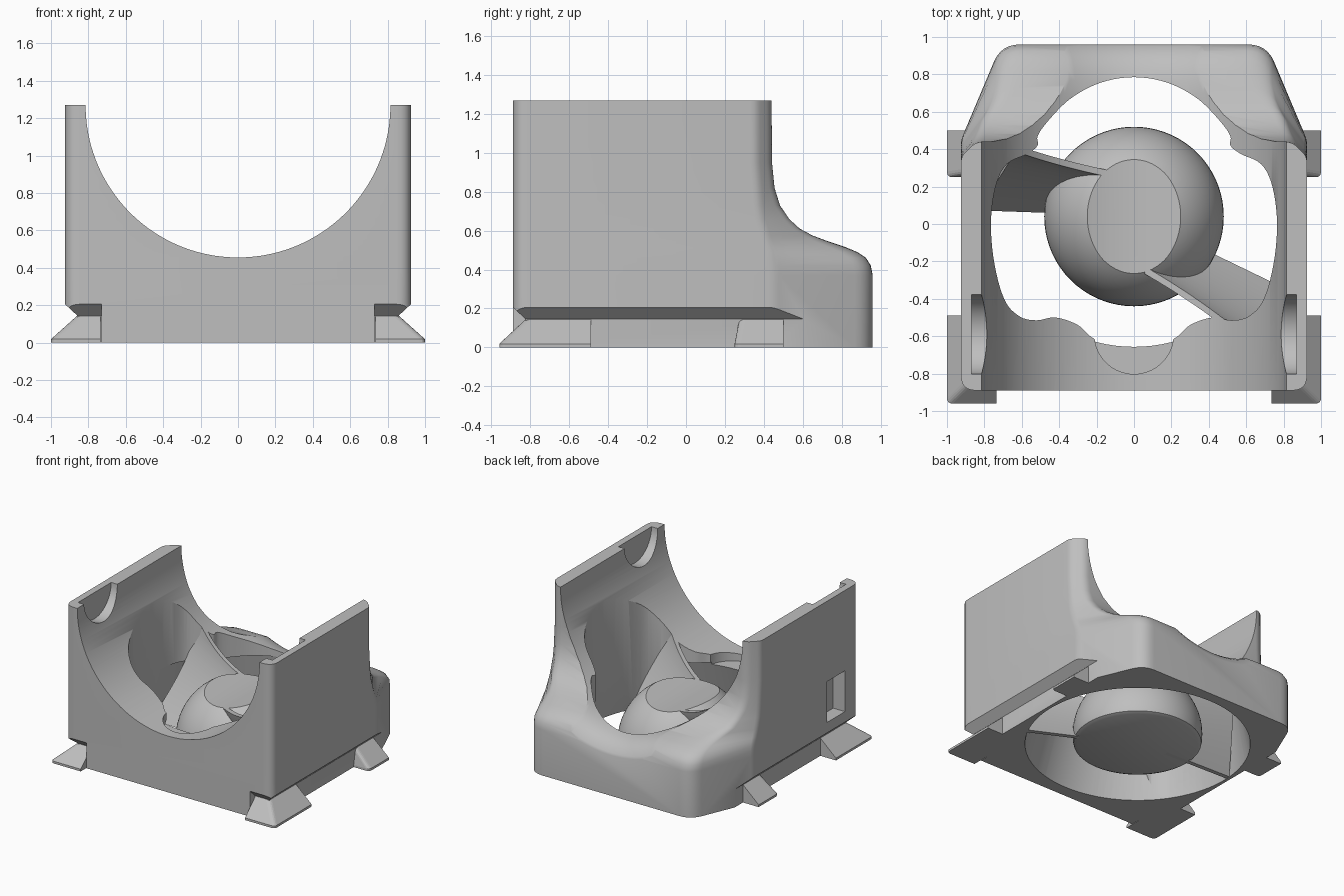
import bpy, bmesh, math
from mathutils import Vector, Matrix

cube = bpy.data.objects.get("Cube")
if cube:
    bpy.data.objects.remove(cube, do_unlink=True)

GREY = (0.52, 0.52, 0.52, 1)
mat = bpy.data.materials.new("plain grey")
mat.use_nodes = True
mat.diffuse_color = GREY
mat.node_tree.nodes["Principled BSDF"].inputs["Base Color"].default_value = GREY

TOP, CRADLE_R, HUB_Y = 1.27, 0.815, 0.04


def loft(name, loops):
    """Closed solid through a stack of equal-length point loops."""
    bm = bmesh.new()
    rings = [[bm.verts.new(p) for p in loop] for loop in loops]
    n = len(rings[0])
    for a, b in zip(rings, rings[1:]):
        for i in range(n):
            j = (i + 1) % n
            bm.faces.new((a[i], a[j], b[j], b[i]))
    bm.faces.new(rings[0][::-1])
    bm.faces.new(rings[-1])
    bmesh.ops.recalc_face_normals(bm, faces=bm.faces)
    mesh = bpy.data.meshes.new(name)
    bm.to_mesh(mesh)
    bm.free()
    mesh.materials.append(mat)
    obj = bpy.data.objects.new(name, mesh)
    bpy.context.collection.objects.link(obj)
    return obj


def box(name, lo, hi):
    (x0, y0, z0), (x1, y1, z1) = lo, hi
    return loft(name, [[(x0, y0, z), (x1, y0, z), (x1, y1, z), (x0, y1, z)] for z in (z0, z1)])


def ellipse(rx, ry, cy, z, n=96):
    return [(rx * math.cos(t), cy + ry * math.sin(t), z)
            for t in (2 * math.pi * i / n for i in range(n))]


def cylinder(name, radius, length, centre, axis, n=64):
    """Cylinder starting at centre and running along axis."""
    obj = loft(name, [ellipse(radius, radius, 0, z, n) for z in (0, length)])
    turn = Vector((0, 0, 1)).rotation_difference(Vector(axis)).to_matrix().to_4x4()
    obj.data.transform(Matrix.Translation(centre) @ turn)
    return obj


def select(obj):
    bpy.ops.object.select_all(action="DESELECT")
    obj.select_set(True)
    bpy.context.view_layer.objects.active = obj


def cut(obj, cutter):
    cutter.hide_render = True
    mod = obj.modifiers.new("cut", "BOOLEAN")
    mod.operation, mod.solver, mod.object = "DIFFERENCE", "EXACT", cutter
    select(obj)
    bpy.ops.object.modifier_apply(modifier=mod.name)
    bpy.data.objects.remove(cutter, do_unlink=True)


def smooth(obj, angle=30):
    select(obj)
    bpy.ops.object.shade_smooth_by_angle(angle=math.radians(angle))


def round_corner(a, b, c, r, n=6):
    """Replace corner b by a small curve reaching r along both sides."""
    a, b, c = Vector(a), Vector(b), Vector(c)
    p, q = b + (a - b).normalized() * r, b + (c - b).normalized() * r
    return [tuple(p * (1 - t) ** 2 + b * 2 * t * (1 - t) + q * t * t) for t in (i / n for i in range(n + 1))]


def mirror_loop(half):
    return half + [(-x, y) for x, y in reversed(half) if x > 1e-6]


def catmull(points, n=5):
    out = []
    for i in range(len(points)):
        a, b, c, d = (Vector(points[(i + k) % len(points)]) for k in (-1, 0, 1, 2))
        for t in (k / n for k in range(n)):
            out.append(0.5 * (2 * b + (c - a) * t + (2 * a - 5 * b + 4 * c - d) * t * t
                              + (3 * b - a - 3 * c + d) * t ** 3))
    return out


# Housing: horizontal outlines stacked upward, the back stepping in to the walls
# (height, back y, back corner x, side end y, corner radius)
LEVELS = [(0, .96, .71, .45, .1), (.37, .96, .71, .45, .1), (.42, .95, .71, .45, .1),
          (.46, .925, .70, .445, .1), (.49, .88, .69, .44, .1), (.515, .82, .69, .43, .1),
          (.545, .73, .71, .42, .09), (.575, .65, .75, .41, .07), (.61, .585, .79, .40, .05),
          (.66, .53, .81, .385, .04), (.73, .483, .83, .375, .04), (.82, .455, .84, .37, .04),
          (.95, .442, .845, .36, .04), (TOP, .44, .845, .36, .04)]


def outline(back, xb, ys, r):
    half = round_corner((0, -.89), (.925, -.89), (.925, 0), .08)
    half += round_corner((.925, -.89), (.925, ys), (xb, back), .03, 3)
    half += round_corner((.925, ys), (xb, back), (0, back), r)
    return mirror_loop(half)


housing = loft("housing", [[(x, y, z) for x, y in outline(*rest)] for z, *rest in LEVELS])


# Round cradle through the walls, flaring over the back lip
FLARE = [(-1.5, 0), (.7, 0), (.77, .006), (.83, .02), (.88, .042), (.92, .072), (.95, .11), (1.0, .2)]


def cradle():
    return loft("cradle_cutter", [[(x, y, TOP + v) for x, v, _ in
                                   ellipse(CRADLE_R + grow, CRADLE_R + grow, 0, 0, 160)]
                                  for y, grow in FLARE])


cut(housing, cradle())

# Duct: flared round bore below, wavy opening through it
cut(housing, loft("bore_cutter", [ellipse(.838, .838, HUB_Y, -.02), ellipse(.76, .715, .065, .42)]))
OPENING = [(0, -.65), (.2, -.62), (.3, -.54), (.42, -.5), (.52, -.515), (.61, -.495), (.69, -.41),
           (.745, -.22), (.765, 0), (.74, .2), (.68, .32), (.57, .375), (.515, .42), (.515, .47),
           (.46, .55), (.34, .67), (.18, .755), (0, .785)]
loop = catmull(OPENING + [(-x, y) for x, y in OPENING[-2:0:-1]])
cut(housing, loft("opening_cutter", [[(p.x, p.y, z) for p in loop] for z in (-.1, 1.4)]))

# Shallow round recesses in the cradle: left, right and bottom
for axis in ((1, 0, 0), (-1, 0, 0), (0, 0, -1)):
    cut(housing, cylinder("recess_cutter", .212, .87, (0, -.59, TOP), axis))

# Pocket in the right wall
cut(housing, box("pocket_cutter", (-1.1, -.71, .29), (-.82, -.48, .62)))

# Undercut along the sides and round the front corners
SECTION = [(.86, -.1), (.86, .145), (1.0, .275), (1.0, -.1)]
for s in (1, -1):
    cut(housing, loft("side_undercut", [[(s * u, y, z) for u, z in SECTION] for y in (-1.1, .63)]))
    cut(housing, loft("front_undercut", [[(s * x, .035 - u, z) for u, z in SECTION]
                                         for x in (.73, 1.1)]))
smooth(housing)


# Sloping clip feet
def foot(name, s, y0, y1, y0_top, x0):
    def ring(x, y, z):
        corner = round_corner((x0, y), (x, y), (x, y1), .03, 4)
        return [(s * a, b, z) for a, b in [(x0, y)] + corner + [(x, y1), (x0, y1)]]
    return loft(name, [ring(1, y0, 0), ring(1, y0, .018), ring(.855, y0_top, .148)])


for s, side in ((1, "left"), (-1, "right")):
    foot(f"{side}_front_foot", s, -.96, -.488, -.82, .735)
    foot(f"{side}_back_foot", s, .25, .5, .275, .82)

# Domed hub, trimmed by the cradle
profile = [(.445, 0), (.472, .012)]
profile += [(.48 * math.cos(a), .085 + .48 * math.sin(a))
            for a in (math.radians(-6 + 6 * i) for i in range(16))]
hub = loft("hub", [ellipse(r, r, HUB_Y, z, 72) for r, z in profile])
cut(hub, cradle())
smooth(hub)


# Curved vanes joining hub and duct, steeper towards the top
def vane(name, low_in, low_out, high_in, high_out, thick):
    rings = []
    for t in (i / 10 for i in range(11)):
        a, b = Vector(low_in).lerp(Vector(high_in), t), Vector(low_out).lerp(Vector(high_out), t)
        lean = 1 - (1 - t) ** 1.5 - t
        a.xy += (Vector(high_in) - Vector(low_in)).xy * lean
        b.xy += (Vector(high_out) - Vector(low_out)).xy * lean
        off = (b - a).cross(Vector((0, 0, 1))).normalized() * thick / 2
        rings.append([a + off, b + off, b - off, a - off])
    obj = loft(name, rings)
    cut(obj, cradle())
    smooth(obj)


vane("right_vane", (-.25, .07, 0), (-.83, .09, 0), (-.14, .275, .5), (-.63, .4, .72), .035)
vane("left_vane", (.2, -.07, 0), (.82, -.37, 0), (.06, -.255, .5), (.57, -.6, .72), .035)
